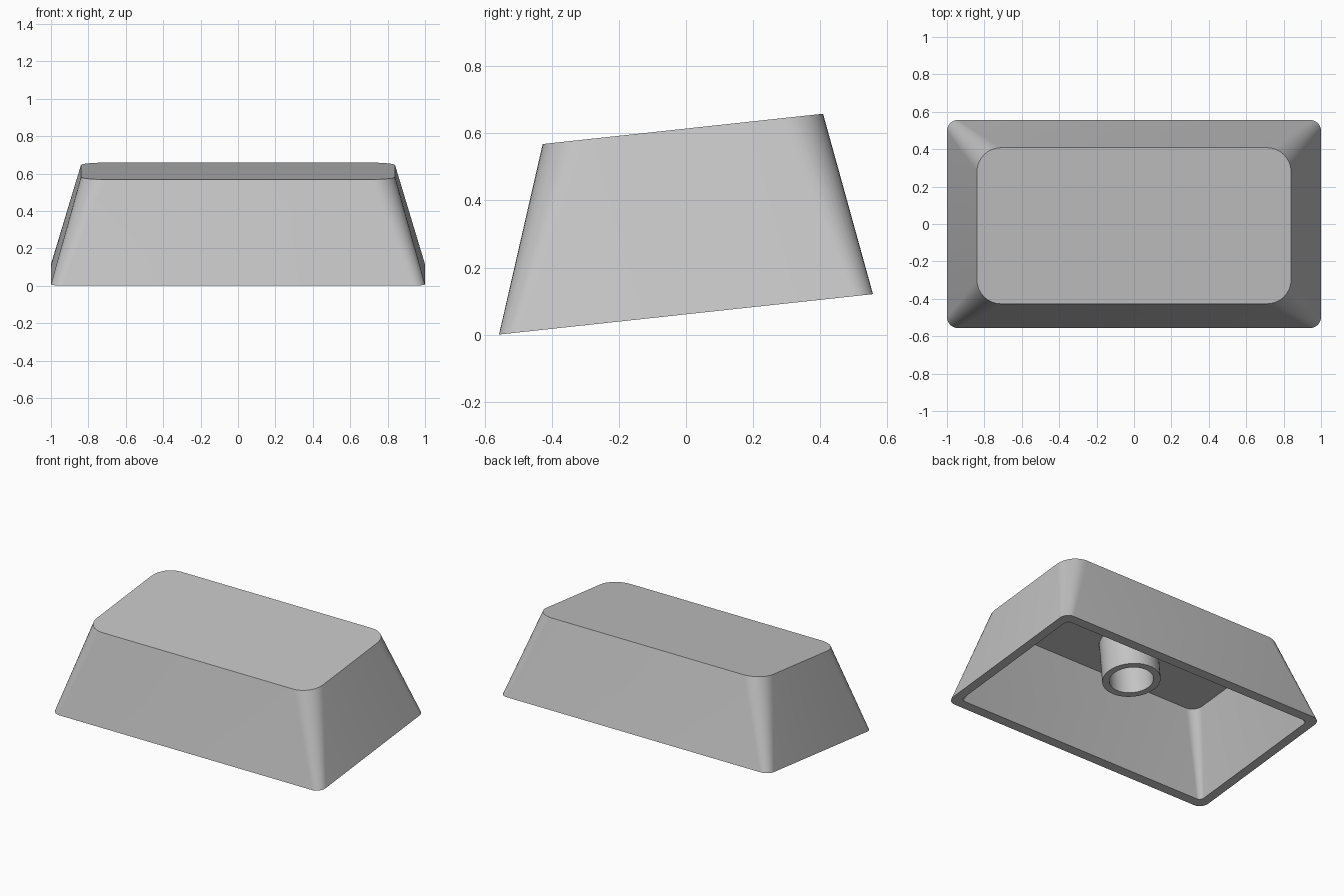
import bpy, bmesh
from math import atan, cos, sin, pi, radians
from mathutils import Matrix, Vector

cube = bpy.data.objects.get("Cube")
if cube:
    bpy.data.objects.remove(cube, do_unlink=True)

# Single grey plastic
grey = bpy.data.materials.new("grey_plastic")
grey.use_nodes = True
colour = (0.55, 0.55, 0.55, 1)
grey.diffuse_color = colour
grey.node_tree.nodes["Principled BSDF"].inputs["Base Color"].default_value = colour

# Everything is built square to the cap, then tipped so the back rises
TILT = Matrix.Translation((0, 0, 0.061)) @ Matrix.Rotation(atan(0.108), 4, "X")
HEIGHT, CEILING, STEM_FOOT = 0.55, 0.495, 0.225


def rounded_rectangle(half_x, half_y, radius, y, z, steps=8):
    """Points of a rounded rectangle, anticlockwise."""
    points = []
    corners = ((1, 1), (-1, 1), (-1, -1), (1, -1))
    for quarter, (sx, sy) in enumerate(corners):
        for i in range(steps + 1):
            a = (quarter + i / steps) * pi / 2
            points.append(Vector((sx * (half_x - radius) + radius * cos(a),
                                  y + sy * (half_y - radius) + radius * sin(a), z)))
    return points


def circle(radius, z, steps=48):
    return [Vector((radius * cos(2 * pi * i / steps),
                    radius * sin(2 * pi * i / steps), z)) for i in range(steps)]


def loft(name, rings, cap_ends=False, closed=False):
    """Skin consecutive rings, optionally capping the ends or joining them."""
    bm = bmesh.new()
    loops = [[bm.verts.new(p) for p in ring] for ring in rings]
    pairs = list(zip(loops, loops[1:]))
    if closed:
        pairs.append((loops[-1], loops[0]))
    for low, high in pairs:
        for i in range(len(low)):
            j = (i + 1) % len(low)
            bm.faces.new((low[i], low[j], high[j], high[i]))
    if cap_ends:
        bm.faces.new(loops[0])
        bm.faces.new(loops[-1])
    bmesh.ops.recalc_face_normals(bm, faces=bm.faces)
    mesh = bpy.data.meshes.new(name)
    bm.to_mesh(mesh)
    bm.free()
    mesh.materials.append(grey)
    obj = bpy.data.objects.new(name, mesh)
    bpy.context.collection.objects.link(obj)
    obj.matrix_world = TILT
    bpy.ops.object.select_all(action="DESELECT")
    obj.select_set(True)
    bpy.context.view_layer.objects.active = obj
    bpy.ops.object.shade_smooth_by_angle(angle=radians(30))
    return obj


# Hollow shell: ceiling, inner wall, rim, outer wall, top
loft("cap_shell", [
    rounded_rectangle(0.796, 0.374, 0.07, 0.045, CEILING),
    rounded_rectangle(0.94, 0.50, 0.03, 0, 0),
    rounded_rectangle(1.0, 0.56, 0.06, 0, 0),
    rounded_rectangle(0.84, 0.42, 0.13, 0.05, HEIGHT),
], cap_ends=True)

# Hollow mounting tube hanging from the ceiling
loft("mounting_stem", [
    circle(0.176, CEILING + 0.01),
    circle(0.176, STEM_FOOT),
    circle(0.133, STEM_FOOT),
    circle(0.133, CEILING + 0.01),
], closed=True)
